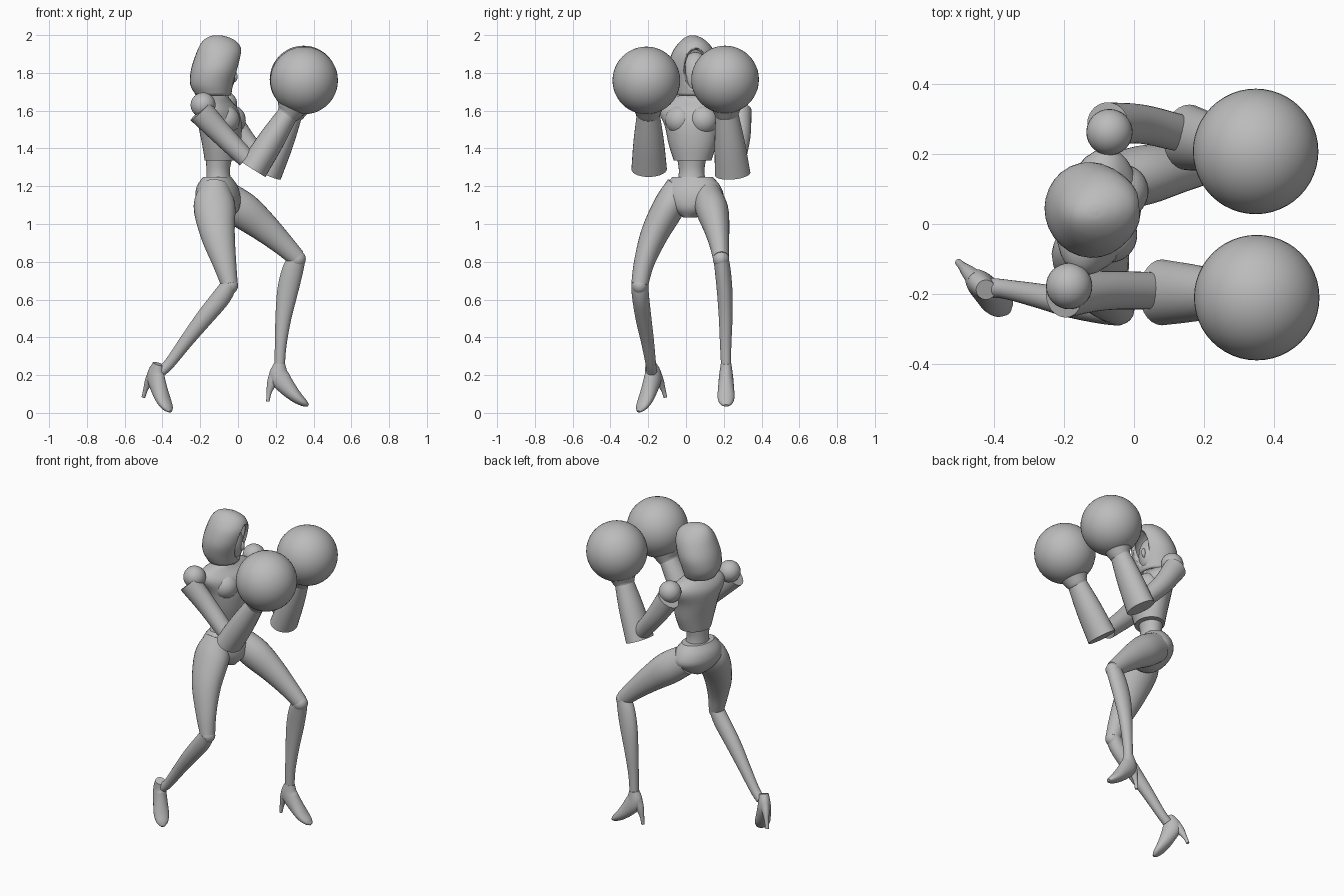
import bpy, bmesh
from math import cos, sin, pi, radians
from mathutils import Vector, Matrix

cube = bpy.data.objects.get("Cube")
if cube:
    bpy.data.objects.remove(cube, do_unlink=True)

grey = bpy.data.materials.new("plain_grey")
grey.use_nodes = True
COLOUR = (0.5, 0.5, 0.5, 1)
grey.diffuse_color = COLOUR
grey.node_tree.nodes["Principled BSDF"].inputs["Base Color"].default_value = COLOUR

UP = Vector((0, 0, 1))
SIDE = Vector((0, 1, 0))
TWIST = Vector((0.25, 0.97, 0))      # shoulder and hip line
HEAD_SIDE = Vector((-0.2, 0.98, 0))


def finish(name, bm):
    """Turn a bmesh into a smooth shaded object."""
    bmesh.ops.recalc_face_normals(bm, faces=bm.faces)
    mesh = bpy.data.meshes.new(name)
    bm.to_mesh(mesh)
    bm.free()
    mesh.materials.append(grey)
    obj = bpy.data.objects.new(name, mesh)
    bpy.context.collection.objects.link(obj)
    bpy.ops.object.select_all(action='DESELECT')
    obj.select_set(True)
    bpy.context.view_layer.objects.active = obj
    bpy.ops.object.shade_smooth_by_angle(angle=radians(35))
    return obj


def smooth_path(stations, steps):
    """Catmull-Rom interpolation of position and radii together."""
    s = [Vector(p) for p in stations]
    s = [s[0] * 2 - s[1]] + s + [s[-1] * 2 - s[-2]]
    out = []
    for a, b, c, d in zip(s, s[1:], s[2:], s[3:]):
        for i in range(steps):
            t = i / steps
            out.append(b + (c - a) * (t / 2) + (a * 2 - b * 5 + c * 4 - d) * (t * t / 2)
                       + (b * 3 - a - c * 3 + d) * (t ** 3 / 2))
    return out + [s[-2]]


def loft(name, stations, side=SIDE, level=False, sides=28, steps=4, cap_start=True):
    """Tube through (x, y, z, depth radius, side radius) stations; level keeps rings flat."""
    path = smooth_path(stations, steps)
    points = [p.to_3d() for p in path]
    bm = bmesh.new()
    rings = []
    for i, p in enumerate(path):
        run = points[min(i + 1, len(points) - 1)] - points[max(i - 1, 0)]
        tangent = UP if level else run.normalized()
        v = (side - tangent * side.dot(tangent)).normalized()
        u = v.cross(tangent)
        angles = [2 * pi * k / sides for k in range(sides)]
        rings.append([bm.verts.new(points[i] + u * p[3] * cos(a) + v * p[4] * sin(a))
                      for a in angles])
    for lower, upper in zip(rings, rings[1:]):
        for k in range(sides):
            n = (k + 1) % sides
            bm.faces.new((lower[k], lower[n], upper[n], upper[k]))
    if cap_start:
        bm.faces.new(rings[0])
    bm.faces.new(rings[-1])
    return finish(name, bm)


def ball(name, centre, radii, side=SIDE, segments=32):
    """Ellipsoid; radii run forward, sideways and up."""
    forward = Vector((side.y, -side.x, 0))
    frame = Matrix((forward, side, UP)).transposed().to_4x4()
    bm = bmesh.new()
    bmesh.ops.create_uvsphere(bm, u_segments=segments, v_segments=segments // 2, radius=1,
                              matrix=Matrix.Translation(centre) @ frame @ Matrix.Diagonal((*radii, 1)))
    return finish(name, bm)


# Hood: an open shell with the face opening cut out of it
hood = loft("hood", [
    (-.13, .04, 1.68, .092, .1), (-.138, .04, 1.74, .115, .125), (-.122, .04, 1.82, .126, .137),
    (-.101, .04, 1.9, .122, .116), (-.097, .04, 1.95, .104, .085), (-.102, .038, 1.98, .073, .053),
    (-.108, .035, 1.995, .036, .025), (-.11, .035, 1.999, .006, .004)],
    HEAD_SIDE, level=True, cap_start=False)
opening = ball("opening_cutter", (.06, .06, 1.79), (.115, .082, .155), HEAD_SIDE)
opening.hide_render = True
shell = hood.modifiers.new("shell", 'SOLIDIFY')
shell.thickness = .018
cut = hood.modifiers.new("opening", 'BOOLEAN')
cut.object = opening
cut.operation = 'DIFFERENCE'
bpy.context.view_layer.objects.active = hood
for modifier in ("shell", "opening"):
    bpy.ops.object.modifier_apply(modifier=modifier)
bpy.data.objects.remove(opening, do_unlink=True)

# Face and neck
ball("face", (-.1, .05, 1.79), (.085, .08, .12), HEAD_SIDE)
ball("nose", (-.02, .066, 1.78), (.018, .012, .03), HEAD_SIDE, 16)
loft("neck", [(-.1, .04, 1.62, .06, .06), (-.095, .04, 1.67, .046, .046),
              (-.1, .04, 1.76, .045, .045)])

# Torso
loft("chest", [
    (-.09, .035, 1.335, .085, .1), (-.088, .035, 1.42, .1, .128), (-.095, .035, 1.52, .113, .15),
    (-.108, .035, 1.6, .107, .185), (-.115, .038, 1.65, .075, .16), (-.105, .04, 1.685, .045, .06)],
    TWIST, level=True)
for label, offset in (("rear", -.064), ("lead", .064)):
    spot = Vector((-.05, .03, 1.55)) + TWIST * offset
    ball(label + "_bust", spot, (.075, .078, .078), TWIST)
loft("waist", [(-.1, .03, 1.2, .07, .08), (-.105, .03, 1.28, .062, .068),
               (-.1, .03, 1.36, .07, .08)], TWIST, level=True)
loft("pelvis", [
    (-.11, .035, 1.25, .072, .108), (-.11, .035, 1.2, .105, .15), (-.105, .035, 1.14, .115, .165),
    (-.09, .03, 1.08, .095, .11), (-.08, .02, 1.035, .05, .035)], TWIST, level=True)


def arm(label, shoulder, upper, elbow, wrist, glove):
    """Shoulder ball, tapered upper arm, flared gauntlet, cuff and round glove."""
    elbow, wrist, glove = Vector(elbow), Vector(wrist), Vector(glove)
    ball(label + "_shoulder", shoulder, (.066,) * 3)
    loft(label + "_upper_arm", upper)
    middle = elbow.lerp(wrist, .5)
    loft(label + "_gauntlet", [(*elbow, .077, .094), (*middle, .07, .08), (*wrist, .052, .058)])
    loft(label + "_cuff", [(*elbow.lerp(wrist, .92), .056, .06), (*wrist, .07, .072),
                           (*wrist.lerp(glove, .45), .11, .11)])
    ball(label + "_glove", glove, (.179,) * 3, segments=48)


arm("rear", (-.185, -.177, 1.63),
    [(-.2, -.205, 1.597, .07, .062), (-.085, -.19, 1.475, .059, .056), (.045, -.19, 1.345, .05, .053)],
    (.08, -.195, 1.29), (.275, -.2, 1.6), (.35, -.21, 1.76))
arm("lead", (-.07, .262, 1.635),
    [(-.075, .285, 1.6, .07, .062), (.02, .285, 1.46, .059, .056), (.13, .26, 1.33, .05, .053)],
    (.155, .247, 1.265), (.295, .215, 1.6), (.347, .207, 1.765))


def foot(label, ankle, yaw, pitch):
    """High heeled foot drawn in a local forward and up plane, then posed."""
    pose = (Matrix.Translation(ankle) @ Matrix.Rotation(radians(yaw), 4, 'Z')
            @ Matrix.Rotation(radians(pitch), 4, 'Y'))
    side = pose.to_3x3() @ SIDE

    def posed(rows):
        return [(*(pose @ Vector((x, 0, z))), a, b) for x, z, a, b in rows]

    loft(label + "_foot", posed([
        (0, .015, .03, .028), (-.002, -.05, .053, .037), (.04, -.11, .045, .042),
        (.09, -.162, .032, .045), (.13, -.192, .02, .034), (.152, -.206, .007, .012)]), side)
    loft(label + "_heel", posed([
        (-.02, -.04, .035, .028), (-.042, -.09, .025, .021), (-.056, -.14, .013, .013),
        (-.062, -.185, .009, .01)]), side, sides=16)


def leg(label, thigh, shin, knee):
    loft(label + "_thigh", thigh)
    loft(label + "_shin", shin)
    ball(label + "_knee", knee, (.046, .043, .046))


# Lead leg, bent and stepping forward
leg("lead",
    [(-.07, .115, 1.14, .09, .08), (.03, .14, 1.07, .096, .085), (.13, .16, .99, .08, .07),
     (.23, .175, .9, .061, .053), (.312, .185, .82, .047, .042)],
    [(.314, .185, .825, .046, .04), (.288, .195, .75, .056, .042), (.262, .205, .64, .055, .041),
     (.24, .21, .5, .042, .036), (.226, .21, .36, .031, .03), (.22, .212, .24, .027, .026)],
    (.313, .185, .815))
foot("lead", (.22, .212, .245), 0, 0)

# Rear leg, pushing off behind
leg("rear",
    [(-.12, -.03, 1.2, .075, .075), (-.125, -.085, 1.1, .11, .085), (-.108, -.165, .95, .092, .074),
     (-.073, -.22, .8, .064, .055), (-.045, -.245, .68, .044, .045)],
    [(-.045, -.245, .68, .042, .045), (-.09, -.24, .61, .05, .045), (-.18, -.225, .5, .046, .042),
     (-.27, -.205, .385, .037, .035), (-.36, -.187, .265, .029, .028), (-.405, -.182, .22, .028, .028)],
    (-.045, -.245, .675))
foot("rear", (-.425, -.185, .245), -45, 15)
